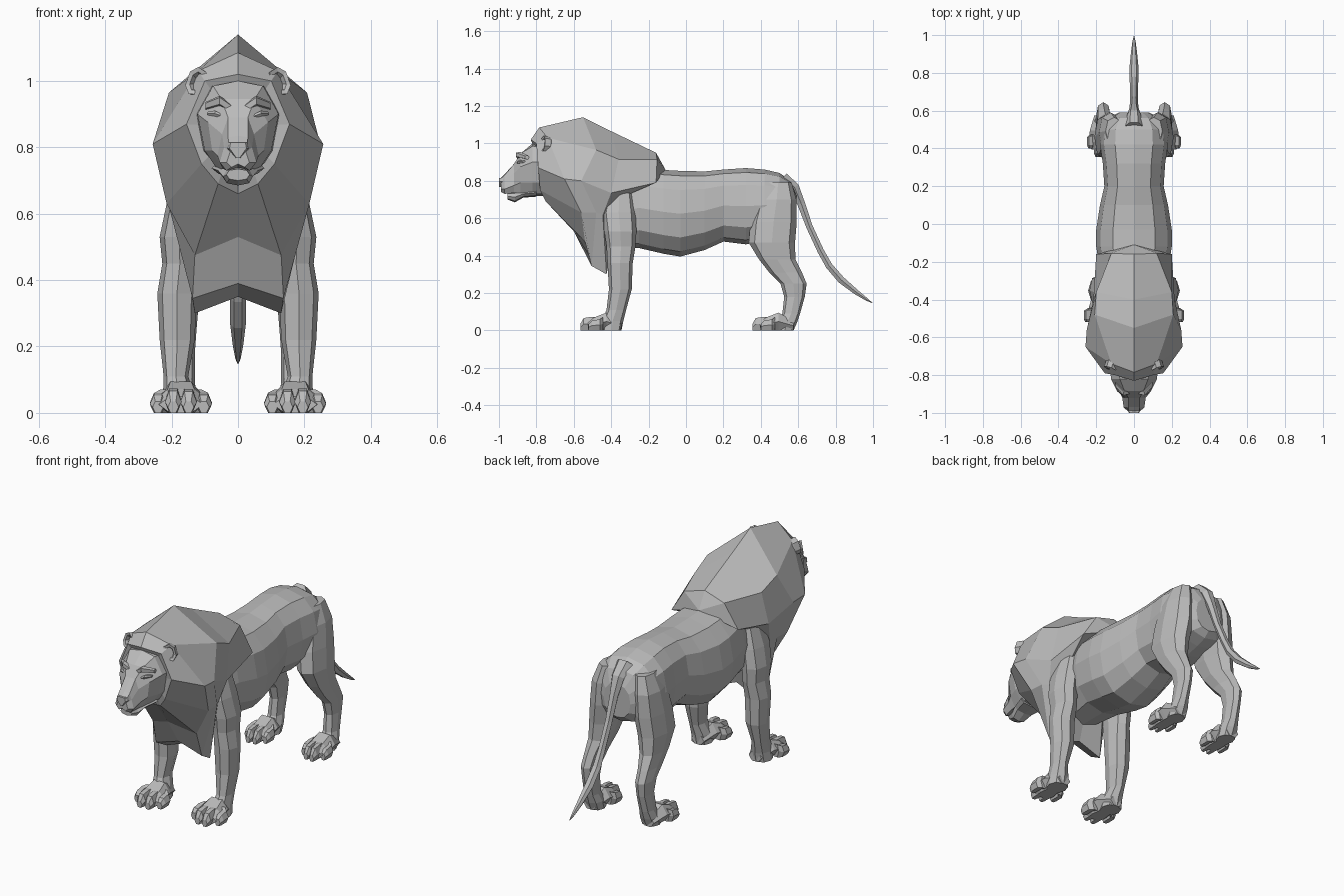
import bpy, bmesh, math
from mathutils import Vector

grey = bpy.data.materials.new("stone grey")
grey.diffuse_color = (0.5, 0.5, 0.5, 1)


def loft(name, rings, start=None, end=None, mirror=False):
    """Skin closed rings; each end is fanned to a tip point (default: ring centre)."""
    bm = bmesh.new()
    vr = [[bm.verts.new(p) for p in r] for r in rings]
    n = len(vr[0])
    for a, b in zip(vr, vr[1:]):
        for i in range(n):
            j = (i + 1) % n
            bm.faces.new((a[i], a[j], b[j], b[i]))
    for r, tip in ((vr[0], start), (vr[-1], end)):
        mid = sum((v.co for v in r), Vector()) / n
        c = bm.verts.new(tip if tip else mid)
        for i in range(n):
            bm.faces.new((r[i], r[(i + 1) % n], c))
    bmesh.ops.recalc_face_normals(bm, faces=bm.faces)
    me = bpy.data.meshes.new(name)
    bm.to_mesh(me)
    bm.free()
    me.materials.append(grey)
    ob = bpy.data.objects.new(name, me)
    bpy.context.collection.objects.link(ob)
    if mirror:
        m = ob.modifiers.new("other side", 'MIRROR')
        m.use_mirror_merge = False
    return ob


def oval(c, u, v, n=8, power=0.85, phase=0.0):
    """Slightly squared oval ring around c, spanned by u and v."""
    c, u, v = Vector(c), Vector(u), Vector(v)
    soft = lambda t: math.copysign(abs(t) ** power, t) if abs(t) > 1e-6 else 0
    angles = [2 * math.pi * i / n + phase for i in range(n)]
    return [c + u * soft(math.cos(a)) + v * soft(math.sin(a)) for a in angles]


def both(half):
    """Complete a half ring that runs from top centre to bottom centre."""
    return half + [(-x, y, z) for x, y, z in half[-2:0:-1]]


# Torso: y, top, bottom, half width
torso = [(-.42, .82, .44, .13), (-.25, .87, .44, .18), (-.12, .858, .41, .2),
         (-.03, .853, .395, .2), (.1, .85, .43, .18), (.2, .86, .475, .157),
         (.32, .868, .46, .165), (.42, .86, .48, .18), (.5, .842, .5, .175),
         (.56, .80, .52, .14), (.59, .73, .55, .08)]
loft("torso", [oval((0, y, (t + b) / 2), (w, 0, 0), (0, 0, (t - b) / 2), 12)
               for y, t, b, w in torso])

# Faceted mane: half rings from the face rim to the withers
mane = [
    [(0, -.83, 1.02), (.10, -.80, 1.0), (.155, -.79, .87), (.11, -.78, .75),
     (.06, -.75, .69), (0, -.70, .66)],
    [(0, -.785, 1.085), (.12, -.74, 1.03), (.257, -.65, .81), (.215, -.56, .63),
     (.13, -.54, .475), (0, -.60, .53)],
    [(0, -.55, 1.14), (.208, -.48, .965), (.25, -.56, .80), (.21, -.48, .63),
     (.137, -.505, .345), (0, -.51, .39)],
    [(0, -.4, 1.065), (.2, -.36, .915), (.215, -.40, .735), (.19, -.445, .62),
     (.13, -.425, .30), (0, -.43, .35)],
    [(0, -.16, .95), (.12, -.155, .915), (.2, -.16, .79), (.16, -.3, .73),
     (.10, -.36, .6), (0, -.36, .6)]]
loft("mane", [both(r) for r in mane], start=(0, -.76, .86), end=(0, -.11, .86))

# Head: y, then (x, z) from crown to throat
head = [
    (-.70, [(0, 1.0), (.09, .98), (.13, .9), (.11, .79), (.06, .73), (0, .72)]),
    (-.82, [(0, 1.0), (.075, .985), (.122, .90), (.10, .79), (.06, .73), (0, .72)]),
    (-.885, [(0, .945), (.05, .945), (.09, .875), (.078, .79), (.05, .735), (0, .73)]),
    (-.92, [(0, .89), (.03, .89), (.048, .84), (.062, .775), (.045, .735), (0, .735)]),
    (-.97, [(0, .835), (.03, .83), (.042, .80), (.055, .755), (.035, .73), (0, .74)]),
    (-.99, [(0, .815), (.028, .812), (.024, .785), (.034, .755), (.02, .74), (0, .75)])]
loft("head", [both([(x, y, z) for x, z in pts]) for y, pts in head])

# Lower jaw
jaw = [(-.80, .08, .76, .715), (-.87, .06, .75, .71),
       (-.915, .045, .74, .685), (-.955, .035, .735, .70)]
loft("jaw", [oval((0, y, (t + b) / 2), (w, 0, 0), (0, 0, (t - b) / 2), 8)
             for y, w, t, b in jaw])

# Nose pad: wide on top, narrow at the lip
loft("nose", [[(-.026 * k, y, .815), (.026 * k, y, .815), (.03 * k, y, .797),
               (.006 * k, y, .768), (-.006 * k, y, .768), (-.03 * k, y, .797)]
              for y, k in ((-.96, 1.15), (-.992, 1.05), (-1.0, .85))])

# Brow ridges and narrow eyes
loft("brow", [oval(c, (0, r, 0), (0, 0, r), 5) for c, r in
              (((.018, -.885, .915), .014), ((.055, -.895, .94), .016),
               ((.098, -.85, .925), .012))], mirror=True)
loft("eye", [oval(c, (0, r, 0), (0, 0, r * .7), 6) for c, r in
             (((.045, -.895, .893), .008), ((.07, -.888, .902), .014),
              ((.092, -.865, .902), .008))], mirror=True)

# Cupped ears facing forward and outward
facing = Vector((.35, -.9, .15)).normalized()
across = facing.cross(Vector((-.35, 0, 1))).normalized()
upward = across.cross(facing)
ear_mid = Vector((.122, -.755, .997))
ear = [(-.05, .02, .022), (-.02, .034, .042), (.012, .032, .044),
       (.008, .02, .03), (-.018, .01, .014)]
loft("ear", [oval(ear_mid + facing * d, across * w, upward * h, 7)
             for d, w, h in ear], mirror=True)

# Legs: z, front y, back y, inner x, outer x
front_leg = [(.76, -.42, -.29, .10, .175), (.63, -.45, -.27, .11, .215),
             (.53, -.437, -.265, .12, .236), (.45, -.425, -.27, .122, .228),
             (.36, -.42, -.285, .125, .243), (.22, -.412, -.29, .13, .236),
             (.11, -.425, -.32, .15, .224), (.05, -.45, -.335, .13, .226),
             (0, -.45, -.345, .125, .23)]
hind_leg = [(.79, .42, .565, .06, .15), (.70, .38, .59, .06, .185),
            (.58, .345, .592, .06, .2), (.47, .335, .583, .08, .21),
            (.38, .39, .585, .10, .205), (.31, .445, .62, .12, .2),
            (.25, .505, .645, .125, .2), (.18, .525, .635, .13, .195),
            (.09, .515, .61, .13, .2), (.045, .49, .595, .12, .21),
            (0, .48, .575, .12, .21)]
for name, rows in (("front_leg", front_leg), ("hind_leg", hind_leg)):
    loft(name, [oval(((i + o) / 2, (f + b) / 2, z), ((o - i) / 2, 0, 0),
                     (0, (b - f) / 2, 0)) for z, f, b, i, o in rows], mirror=True)


def pad_ring(x, y, w, h):
    """Six-sided ring standing on the ground."""
    return oval((x, y, h / 2), (w, 0, 0), (0, 0, h / 2 / .866), 6, 1)


# Paws: a wedge pad with four toes, the outer ones set back
for name, x, tip, heel, width in (("front", .172, -.565, -.345, .092),
                                  ("hind", .172, .355, .575, .075)):
    loft(name + "_paw", [pad_ring(x, heel, .038, .05),
                         pad_ring(x, heel - .08, .062, .095),
                         pad_ring(x, heel - .14, width * .87, .072),
                         pad_ring(x, tip + .04, width * .72, .05)], mirror=True)
    for i, back in enumerate((.04, .004, 0, .045)):
        tx = x + width * (i - 1.5) * .5
        inner = x + width * (i - 1.5) * .38
        w = width * .27
        loft(f"{name}_toe_{i + 1}",
             [pad_ring(inner, heel - .10, w * .8, .07),
              pad_ring(tx, tip + .06 + back, w, .073 - back * .3),
              pad_ring(tx, tip + .018 + back, w, .066 - back * .3),
              pad_ring(tx, tip + back, w * .65, .035)], mirror=True)

# Tail: y, z, half width, half thickness
tail = [(.52, .82, .045, .03), (.58, .765, .036, .03), (.615, .68, .024, .024),
        (.66, .555, .02, .02), (.72, .425, .02, .02), (.765, .345, .024, .021),
        (.83, .27, .024, .022), (.91, .205, .016, .016), (.97, .163, .008, .008)]
rings = []
for k, (y, z, w, t) in enumerate(tail):
    a, b = tail[max(k - 1, 0)], tail[min(k + 1, len(tail) - 1)]
    d = Vector((0, b[0] - a[0], b[1] - a[1])).normalized()
    rings.append(oval((0, y, z), (w, 0, 0), (0, -d.z * t, d.y * t), 6, 1))
loft("tail", rings, end=(0, 1.0, .145))
